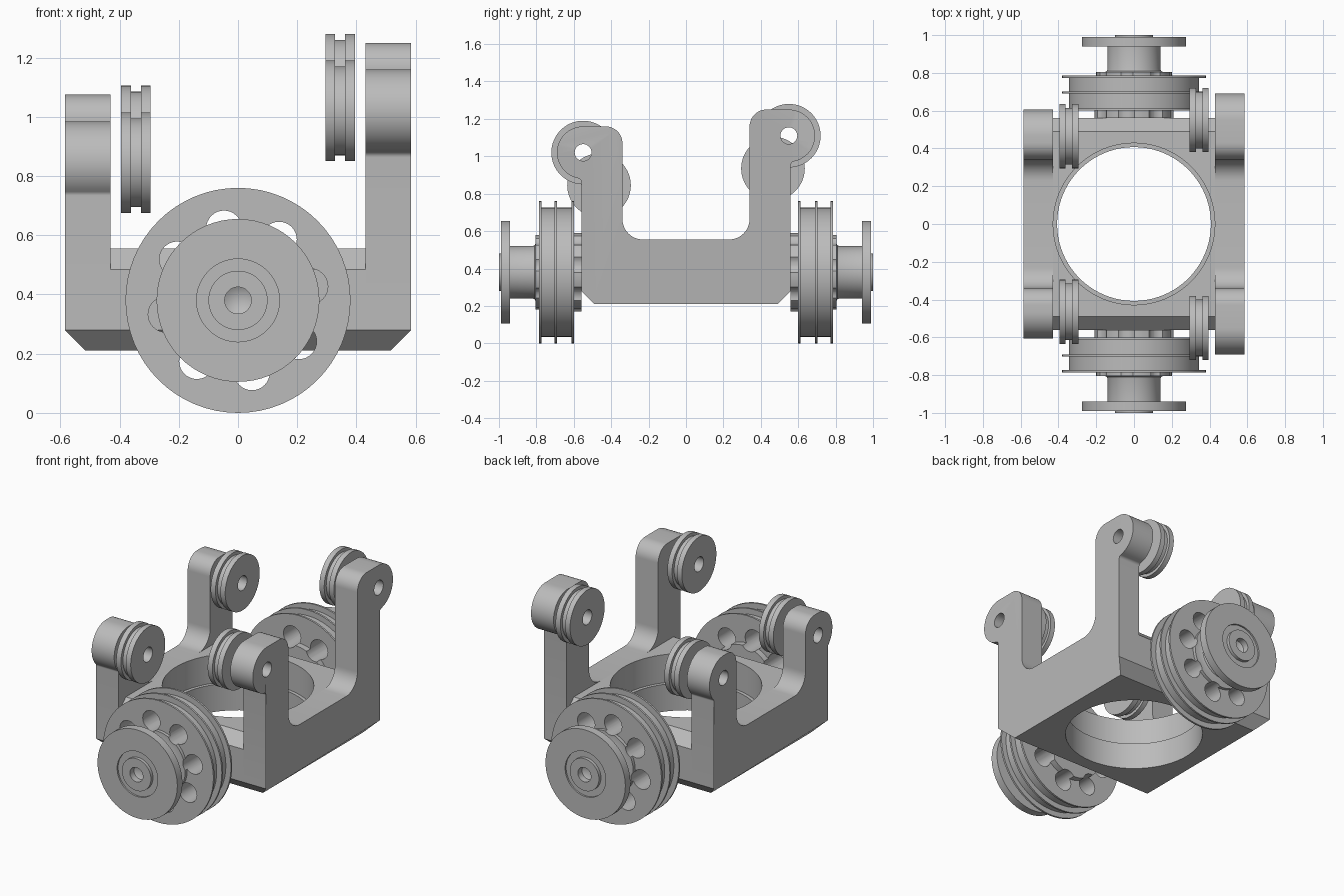
import bpy, bmesh
from math import sin, cos, pi, sqrt, atan2, radians
from mathutils import Matrix, Vector

cube = bpy.data.objects.get("Cube")
if cube:
    bpy.data.objects.remove(cube, do_unlink=True)

grey = bpy.data.materials.new("plain grey")
grey.use_nodes = True
grey.diffuse_color = (0.5, 0.5, 0.5, 1)
grey.node_tree.nodes["Principled BSDF"].inputs["Base Color"].default_value = (0.5, 0.5, 0.5, 1)

parts = []


def finish(bm, name, keep=True):
    bmesh.ops.recalc_face_normals(bm, faces=bm.faces)
    mesh = bpy.data.meshes.new(name)
    bm.to_mesh(mesh)
    bm.free()
    mesh.materials.append(grey)
    obj = bpy.data.objects.new(name, mesh)
    bpy.context.collection.objects.link(obj)
    if keep:
        parts.append(obj)
    return obj


def arc(cy, cz, r, a0, a1, n=12):
    """Points on an arc, angles in radians."""
    return [(cy + r * cos(a0 + (a1 - a0) * i / n), cz + r * sin(a0 + (a1 - a0) * i / n))
            for i in range(n + 1)]


def extrude_x(bm, profile, x0, x1):
    """Extrude a closed (y, z) profile along x."""
    face = bm.faces.new([bm.verts.new((x0, y, z)) for y, z in profile])
    new = bmesh.ops.extrude_face_region(bm, geom=[face], use_keep_orig=True)["geom"]
    bmesh.ops.translate(bm, vec=(x1 - x0, 0, 0),
                        verts=[v for v in new if isinstance(v, bmesh.types.BMVert)])


def lathe(profile, axis, closed, name, offset=(0, 0, 0)):
    """Turn an (r, t) profile round the axis, t running along it."""
    bm = bmesh.new()
    axis = Vector(axis)
    verts = [bm.verts.new(axis * t + Vector((0, 0, r))) for r, t in profile]
    pairs = list(zip(verts, verts[1:]))
    if closed:
        pairs.append((verts[-1], verts[0]))
    edges = [bm.edges.new(p) for p in pairs]
    bmesh.ops.spin(bm, geom=verts + edges, axis=axis, cent=(0, 0, 0),
                   angle=2 * pi, steps=64)
    bmesh.ops.remove_doubles(bm, verts=bm.verts, dist=0.0005)
    bmesh.ops.translate(bm, verts=bm.verts, vec=offset)
    return finish(bm, name)


def add_cylinder(bm, centre, r, depth, turn, segments=32):
    bmesh.ops.create_cone(bm, cap_ends=True, segments=segments, radius1=r, radius2=r,
                          depth=depth, matrix=Matrix.Translation(centre) @ turn)


def cut(obj, bm):
    """Subtract the cutter mesh and discard it."""
    cutter = finish(bm, "cutter", keep=False)
    cutter.hide_render = True
    mod = obj.modifiers.new("cut", 'BOOLEAN')
    mod.operation, mod.solver, mod.object = 'DIFFERENCE', 'EXACT', cutter
    bpy.context.view_layer.objects.active = obj
    bpy.ops.object.modifier_apply(modifier=mod.name)
    bpy.data.objects.remove(cutter, do_unlink=True)


ALONG_X = Matrix.Rotation(pi / 2, 4, 'Y')
ALONG_Y = Matrix.Rotation(pi / 2, 4, 'X')
UPRIGHT = Matrix.Identity(4)

# Base block with chamfered edges and a stepped round opening
half = [(0.49, 0.21), (0.56, 0.28), (0.56, 0.485), (0.49, 0.555)]
bm = bmesh.new()
extrude_x(bm, half + [(-y, z) for y, z in reversed(half)], -0.43, 0.43)
base = finish(bm, "base_block")
for radius, bottom in ((0.407, 0.1), (0.428, 0.38)):
    bm = bmesh.new()
    add_cylinder(bm, (0, 0, bottom + 0.3), radius, 0.6, UPRIGHT, 96)
    cut(base, bm)

# Side walls, each with two arms ending in rounded heads
HEAD, FILLET = 0.14, 0.02


def arm(cy, cz):
    """Half wall outline from the bottom outside to the floor inside."""
    fy = 0.56 + FILLET
    fz = cz - sqrt((HEAD + FILLET) ** 2 - (fy - cy) ** 2)
    a = atan2(fz - cz, fy - cy)
    return ([(0.49, 0.21), (0.56, 0.28)]
            + arc(fy, fz, FILLET, pi, a + pi, 6)
            + arc(cy, cz, HEAD, a, pi / 2, 24)[1:]
            + arc(0.43, cz + HEAD - 0.09, 0.09, pi / 2, pi)
            + arc(0.23, 0.665, 0.11, 0, -pi / 2))


# side, arm centre y, front height, back height
for side, cy, front_z, back_z in ((1, 0.55, 1.02, 1.11), (-1, 0.465, 0.845, 0.935)):
    label = "left" if side > 0 else "right"
    outline = arm(cy, back_z) + [(-y, z) for y, z in reversed(arm(cy, front_z))]
    bm = bmesh.new()
    extrude_x(bm, outline, side * 0.43, side * 0.585)
    for v in bm.verts:  # chamfer along the outer bottom edge
        if v.co.z < 0.22 and abs(v.co.x) > 0.5:
            v.co.x = side * 0.515
    wall = finish(bm, label + "_wall")
    bm = bmesh.new()
    for y, z in ((-cy, front_z), (cy, back_z)):
        add_cylinder(bm, (side * 0.5, y, z), 0.045, 0.4, ALONG_X)
    cut(wall, bm)

    # Grooved rollers inside the arm heads
    roller = [(0.045, -0.05), (0.17, -0.05), (0.17, -0.017), (0.15, -0.017),
              (0.15, 0.017), (0.17, 0.017), (0.17, 0.05), (0.045, 0.05)]
    for end, y, z in (("front", -cy, front_z), ("back", cy, back_z)):
        lathe(roller, (1, 0, 0), True, f"{label}_{end}_roller", (side * 0.345, y, z))

# Ribbed wheels with hub, axle and end disc
ribs = []
for t in (0.60, 0.69, 0.773):
    ribs += [(0.345, t), (0.38, t), (0.38, t + 0.012), (0.345, t + 0.012)]
wheel = ([(0, 0.56), (0.21, 0.56), (0.21, 0.60)] + ribs[1:-1]
         + [(0.2, 0.785), (0.2, 0.805), (0.155, 0.805), (0.144, 0.809), (0.14, 0.82),
            (0.14, 0.94), (0.275, 0.94), (0.275, 0.99), (0.14, 0.99), (0.14, 0.98),
            (0.1, 0.98), (0.1, 1.0), (0.045, 1.0), (0.045, 0.96), (0, 0.935)])
for end, side in (("front", -1), ("back", 1)):
    obj = lathe(wheel, (0, side, 0), False, end + "_wheel", (0, 0, 0.38))
    bm = bmesh.new()
    for i in range(8):
        a = radians(11 + 45 * i)
        add_cylinder(bm, (0.248 * cos(a), side * 0.69, 0.38 + 0.248 * sin(a)),
                     0.06, 0.36, ALONG_Y)
    cut(obj, bm)

# Smooth the curves, keep the edges sharp
bpy.ops.object.select_all(action='DESELECT')
for obj in parts:
    obj.select_set(True)
bpy.context.view_layer.objects.active = parts[0]
bpy.ops.object.shade_smooth_by_angle(angle=radians(30))
